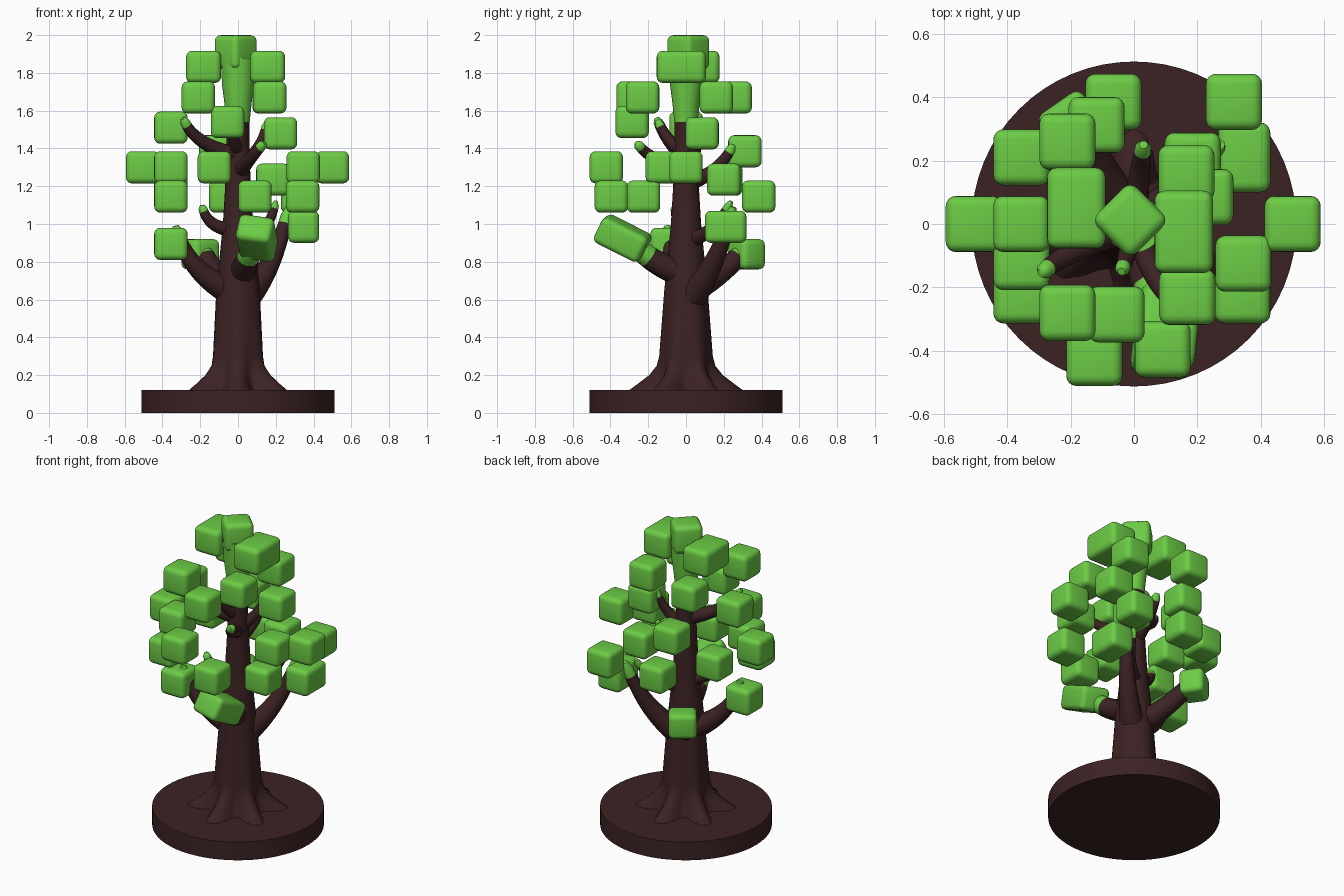
import bpy, bmesh, math
from mathutils import Vector, Euler

if "Cube" in bpy.data.objects:
    bpy.data.objects.remove(bpy.data.objects["Cube"])


def material(name, color):
    m = bpy.data.materials.new(name)
    m.use_nodes = True
    m.diffuse_color = color
    m.node_tree.nodes["Principled BSDF"].inputs["Base Color"].default_value = color
    return m


BARK = material("dark_bark", (0.045, 0.016, 0.017, 1))
LEAF = material("leaf_green", (0.15, 0.6, 0.06, 1))


def make_object(name, bm, mats, angle):
    bmesh.ops.recalc_face_normals(bm, faces=bm.faces)
    mesh = bpy.data.meshes.new(name)
    bm.to_mesh(mesh)
    bm.free()
    for m in mats:
        mesh.materials.append(m)
    ob = bpy.data.objects.new(name, mesh)
    bpy.context.collection.objects.link(ob)
    bpy.ops.object.select_all(action="DESELECT")
    ob.select_set(True)
    bpy.context.view_layer.objects.active = ob
    bpy.ops.object.shade_smooth_by_angle(angle=math.radians(angle))
    return ob


def loft(name, rings, is_green):
    """Skin a list of vertex-position rings; is_green(i) colours ring band i."""
    bm = bmesh.new()
    loops = [[bm.verts.new(p) for p in ring] for ring in rings]
    n = len(loops[0])
    for i in range(len(loops) - 1):
        a, b = loops[i], loops[i + 1]
        for k in range(n):
            j = (k + 1) % n
            f = bm.faces.new((a[k], a[j], b[j], b[k]))
            f.material_index = int(is_green(i))
    bm.faces.new(loops[0])
    bm.faces.new(loops[-1]).material_index = int(is_green(len(loops) - 2))
    return make_object(name, bm, (BARK, LEAF), 60)


def branch(name, start, middle, end, r0, r1, green=0.8):
    """Tapered, bent limb whose outer end turns green."""
    a, b, c = Vector(start), Vector(middle), Vector(end)
    steps, sides, rings = 14, 12, []
    for i in range(steps + 1):
        t = i / steps
        p = a * (1 - t) ** 2 + b * 2 * t * (1 - t) + c * t * t
        d = (b - a) * (1 - t) + (c - b) * t
        q = Vector((0, 0, 1)).rotation_difference(d)
        r = r0 + (r1 - r0) * t ** 0.7
        if i == steps:
            r *= 0.55
        rings.append([p + q @ Vector((r * math.cos(u), r * math.sin(u), 0))
                      for u in (math.tau * k / sides for k in range(sides))])
    loft(name, rings, lambda i: i / steps >= green)


def leaf_block(name, center, size=(0.177, 0.177, 0.17), turn=(0, 0, 0)):
    """Soft-edged cube of foliage."""
    bm = bmesh.new()
    bmesh.ops.create_cube(bm, size=1)
    rot = Euler([math.radians(v) for v in turn]).to_matrix()
    for v in bm.verts:
        v.co = rot @ Vector(c * s for c, s in zip(v.co, size)) + Vector(center)
    bmesh.ops.bevel(bm, geom=bm.edges[:], offset=0.032, segments=4,
                    profile=0.5, affect="EDGES")
    make_object(name, bm, (LEAF,), 60)


# Round base plate
bm = bmesh.new()
bmesh.ops.create_cone(bm, cap_ends=True, segments=64, radius1=0.512,
                      radius2=0.512, depth=0.12)
bmesh.ops.translate(bm, verts=bm.verts, vec=(0, 0, 0.06))
make_object("base_plate", bm, (BARK,), 30)

# Trunk with six flaring roots: height, radius, root depth
profile = [(0.11, 0.24, 0.075), (0.15, 0.205, 0.055), (0.2, 0.165, 0.03),
           (0.25, 0.143, 0.012), (0.3, 0.137, 0.005), (0.65, 0.115, 0),
           (0.8, 0.1, 0), (1.0, 0.08, 0), (1.2, 0.068, 0), (1.4, 0.06, 0),
           (1.54, 0.062, 0), (1.64, 0.072, 0), (1.74, 0.085, 0), (1.88, 0.09, 0)]
rings = []
for z, r, lobe in profile:
    ring = []
    for k in range(48):
        u = math.tau * k / 48
        rr = r - lobe * math.cos(6 * u)
        ring.append((rr * math.cos(u), rr * math.sin(u), z))
    rings.append(ring)
loft("trunk", rings, lambda i: profile[i][0] > 1.5)

# Large lower limbs
branch("right_limb", (-0.03, 0, 0.64), (-0.27, -0.08, 0.74), (-0.33, -0.1, 0.99), 0.08, 0.03)
branch("left_back_limb", (0.03, 0.02, 0.6), (0.2, 0.16, 0.76), (0.27, 0.25, 1.09), 0.085, 0.03)
branch("back_limb", (-0.02, 0.02, 0.64), (-0.12, 0.18, 0.72), (-0.19, 0.31, 0.86), 0.075, 0.05)
branch("front_limb", (0.02, -0.02, 0.74), (0.04, -0.17, 0.78), (0.08, -0.28, 0.9), 0.075, 0.055, 0.6)

# Smaller upper limbs
branch("right_twig", (-0.03, 0, 0.97), (-0.17, -0.05, 0.98), (-0.19, -0.06, 1.1), 0.045, 0.022)
branch("left_twig", (0.03, 0.04, 0.92), (0.17, 0.14, 0.95), (0.2, 0.24, 1.12), 0.045, 0.02)
branch("upper_right_limb", (0, 0, 1.36), (-0.24, -0.1, 1.42), (-0.29, -0.155, 1.56), 0.05, 0.025)
branch("upper_left_limb", (0, 0.01, 1.3), (0.13, 0.05, 1.38), (0.15, 0.1, 1.54), 0.045, 0.02)
branch("upper_front_limb", (0.01, -0.01, 1.28), (0.06, -0.2, 1.34), (0.14, -0.26, 1.43), 0.045, 0.025)
branch("upper_back_limb", (0, 0.02, 1.22), (0.02, 0.18, 1.27), (0.03, 0.25, 1.42), 0.045, 0.025)
branch("high_front_limb", (0, 0, 1.38), (-0.02, -0.1, 1.42), (-0.04, -0.15, 1.55), 0.04, 0.022)

# Foliage cubes grouped by tier height
tiers = {
    1.67: [(-0.21, 0.26), (-0.21, -0.28), (0.165, 0.16), (0.168, -0.23)],
    1.54: [(-0.055, -0.285)],
    1.51: [(-0.355, 0)],
    1.48: [(0.225, 0.085)],
    1.385: [(-0.118, 0.312)],
    1.3: [(-0.505, 0), (0.5, 0), (-0.355, -0.12), (0.345, -0.125), (-0.125, -0.422)],
    1.235: [(-0.355, 0.21), (0.185, 0.2)],
    1.145: [(-0.355, -0.225), (0.342, -0.225), (0.09, -0.395), (0.315, 0.385),
            (-0.065, 0.385)],
    0.895: [(-0.355, -0.1)],
}
for z, spots in tiers.items():
    for i, (x, y) in enumerate(spots):
        leaf_block(f"leaf_block_{round(z * 100)}_{i + 1}", (x, y, z))

# Stretched and tilted foliage
leaf_block("crown_block", (-0.012, 0.012, 1.91), (0.175, 0.175, 0.18), (0, 0, 45))
leaf_block("crown_right_block", (-0.182, 0.05, 1.832), (0.185, 0.255, 0.17))
leaf_block("crown_left_block", (0.157, -0.025, 1.832), (0.185, 0.26, 0.17))
leaf_block("left_back_block", (0.347, 0.21, 0.985), (0.165, 0.22, 0.17))
leaf_block("back_block", (-0.2, 0.32, 0.84), (0.17, 0.15, 0.16), (0, 0, 35))
leaf_block("front_block", (0.1, -0.335, 0.925), (0.19, 0.27, 0.15), (-27, 8, -10))
